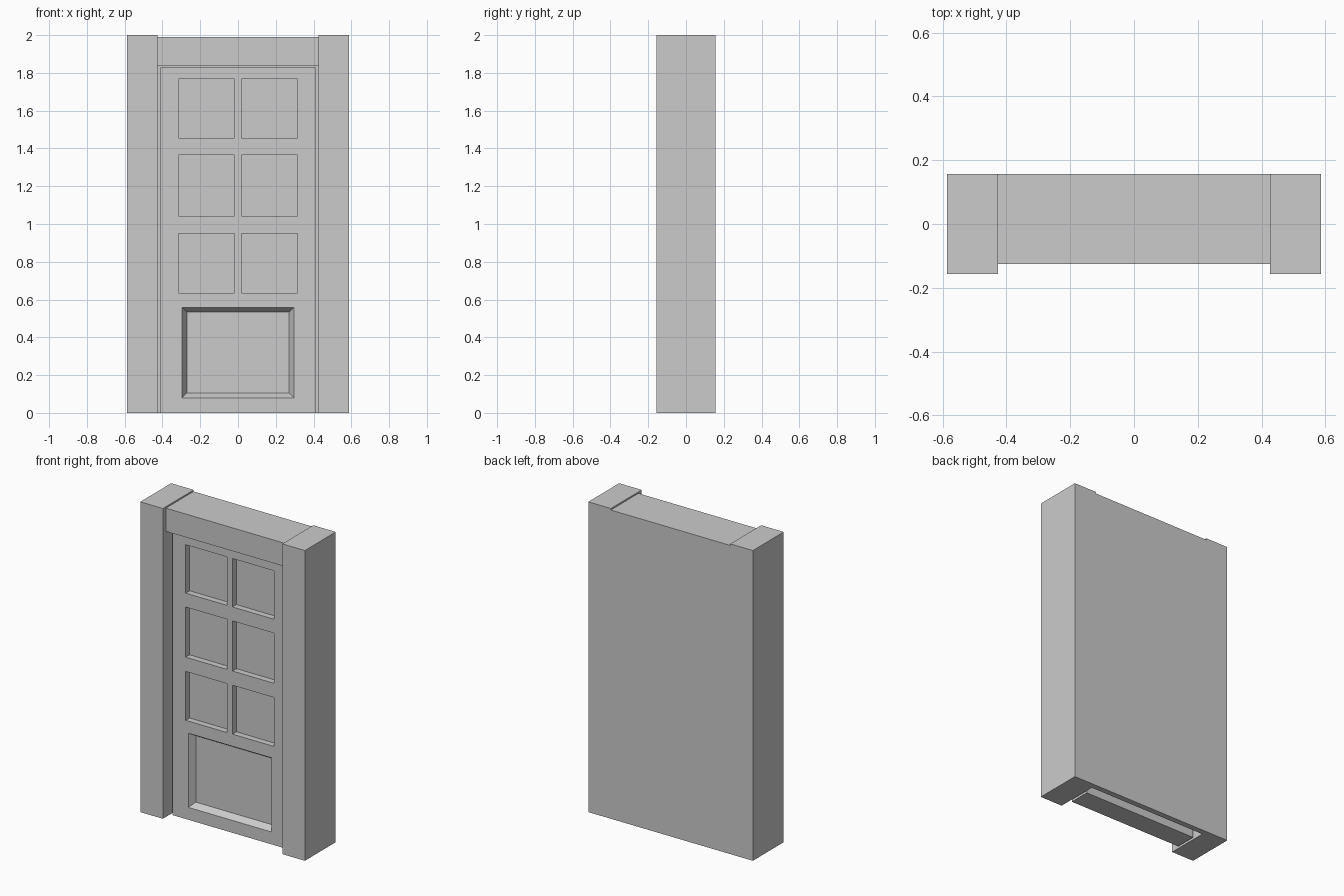
import bpy, bmesh

if "Cube" in bpy.data.objects:
    bpy.data.objects.remove(bpy.data.objects["Cube"])

def block(name, x0, x1, y0, y1, z0, z1, taper=0.0):
    """Box between bounds; taper shrinks the back (+y) face to make a sloped cutter."""
    bm = bmesh.new()
    bmesh.ops.create_cube(bm, size=1)
    for v in bm.verts:
        back = v.co.y > 0
        t = taper if back else 0.0
        v.co.x = x1 - t if v.co.x > 0 else x0 + t
        v.co.z = z1 - t if v.co.z > 0 else z0 + t
        v.co.y = y1 if back else y0
    me = bpy.data.meshes.new(name)
    bm.to_mesh(me)
    bm.free()
    ob = bpy.data.objects.new(name, me)
    bpy.context.collection.objects.link(ob)
    return ob

def carve(target, cutter):
    mod = target.modifiers.new("recess", 'BOOLEAN')
    mod.operation = 'DIFFERENCE'
    mod.solver = 'EXACT'
    mod.object = cutter
    bpy.context.view_layer.objects.active = target
    bpy.ops.object.modifier_apply(modifier=mod.name)
    bpy.data.objects.remove(cutter, do_unlink=True)

OUT, INN, D = 0.587, 0.426, 0.157
DOOR_Y, DEPTH = -0.083, 0.04

# Frame: two posts, lintel and back panel closing the doorway
block("left_post", -OUT, -INN, -D, D, 0, 2)
block("right_post", INN, OUT, -D, D, 0, 2)
block("lintel", -INN, INN, -0.125, D, 1.84, 1.99)
block("back_panel", -INN, INN, 0.12, D, 0, 1.84)

# Door leaf, hung with a narrow gap to the frame
door = block("door", -0.41, 0.41, DOOR_Y, 0.055, 0, 1.828)

# Six square window recesses
for z0, z1 in ((0.636, 0.951), (1.043, 1.366), (1.456, 1.768)):
    for x0, x1 in ((-0.315, -0.019), (0.019, 0.315)):
        carve(door, block("cutter", x0, x1, DOOR_Y - 0.05, DOOR_Y + DEPTH, z0, z1))

# Lower panel recess with sloped sides (cutter flares on in front of the door)
S = 0.025
carve(door, block("cutter", -0.296 - S, 0.296 + S, DOOR_Y - DEPTH, DOOR_Y + DEPTH,
                  0.08 - S, 0.558 + S, taper=2 * S))
